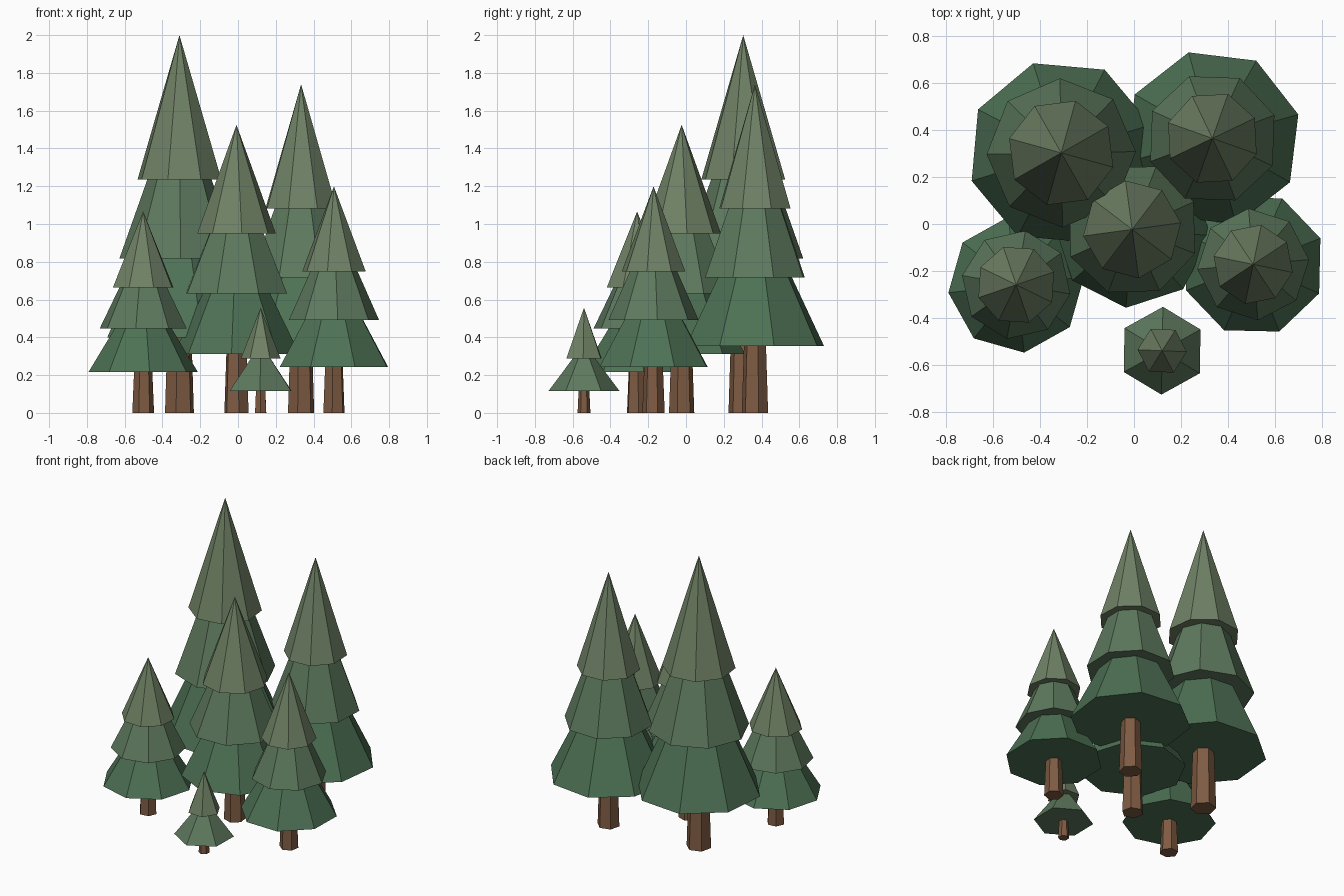
import bpy
from math import radians

if "Cube" in bpy.data.objects:
    bpy.data.objects.remove(bpy.data.objects["Cube"])


def material(name, rgb):
    m = bpy.data.materials.new(name)
    m.diffuse_color = (*rgb, 1)
    m.use_nodes = True
    m.node_tree.nodes["Principled BSDF"].inputs["Base Color"].default_value = m.diffuse_color
    return m


BARK = material("bark", (0.21, 0.105, 0.055))
GREENS = [material("green_low", (0.075, 0.165, 0.09)),
          material("green_mid", (0.11, 0.19, 0.11)),
          material("green_top", (0.16, 0.22, 0.13))]


def cone(name, sides, r_low, r_high, x, y, z0, z1, angle, mat):
    """Closed cone or frustum whose first corner points at angle (degrees from +x)."""
    bpy.ops.mesh.primitive_cone_add(
        vertices=sides, radius1=r_low, radius2=r_high, depth=z1 - z0,
        location=(x, y, (z0 + z1) / 2))
    ob = bpy.context.object
    ob.name = name
    # bring the primitive's first corner onto +x, then turn it
    first = ob.data.vertices[0].co
    ob.rotation_euler.z = radians(angle - (90 if abs(first.y) > abs(first.x) else 0))
    ob.data.materials.append(mat)


def tree(name, x, y, height, trunk, sides, angle, twist, radii, bases):
    # tapered trunk, ending inside the lowest tier
    cone(name + "_trunk", 6, trunk, trunk * 0.8, x, y, 0, bases[0] + 0.05 * height, angle, BARK)
    # overlapping foliage tiers, the last one reaching the tip
    n = len(radii)
    for i, (r, z) in enumerate(zip(radii, bases)):
        tip = height if i == n - 1 else z + 0.45 * height
        cone(f"{name}_tier_{i + 1}", sides, r, 0, x, y, z, tip,
             angle + i * twist, GREENS[3 - n + i])


# name, x, y, height, trunk radius, sides, corner angle, twist, tier radii, tier base heights
tree("tall_tree", -0.31, 0.303, 2.0, 0.08, 8, 17.4, 28.6,
     (0.40, 0.318, 0.23), (0.40, 0.817, 1.236))
tree("back_right_tree", 0.334, 0.365, 1.74, 0.072, 8, 15.5, 5,
     (0.38, 0.282, 0.20), (0.353, 0.716, 1.082))
tree("middle_tree", -0.008, -0.023, 1.525, 0.068, 8, 40.5, 28.6,
     (0.335, 0.287, 0.21), (0.312, 0.631, 0.95))
tree("left_tree", -0.502, -0.259, 1.066, 0.058, 8, 6.7, 28.6,
     (0.291, 0.234, 0.17), (0.217, 0.446, 0.663))
tree("right_tree", 0.508, -0.172, 1.199, 0.06, 8, 21.2, 28.6,
     (0.307, 0.239, 0.172), (0.244, 0.493, 0.748))
tree("small_tree", 0.12, -0.54, 0.557, 0.034, 6, 29, 28.6,
     (0.187, 0.105), (0.117, 0.289))
